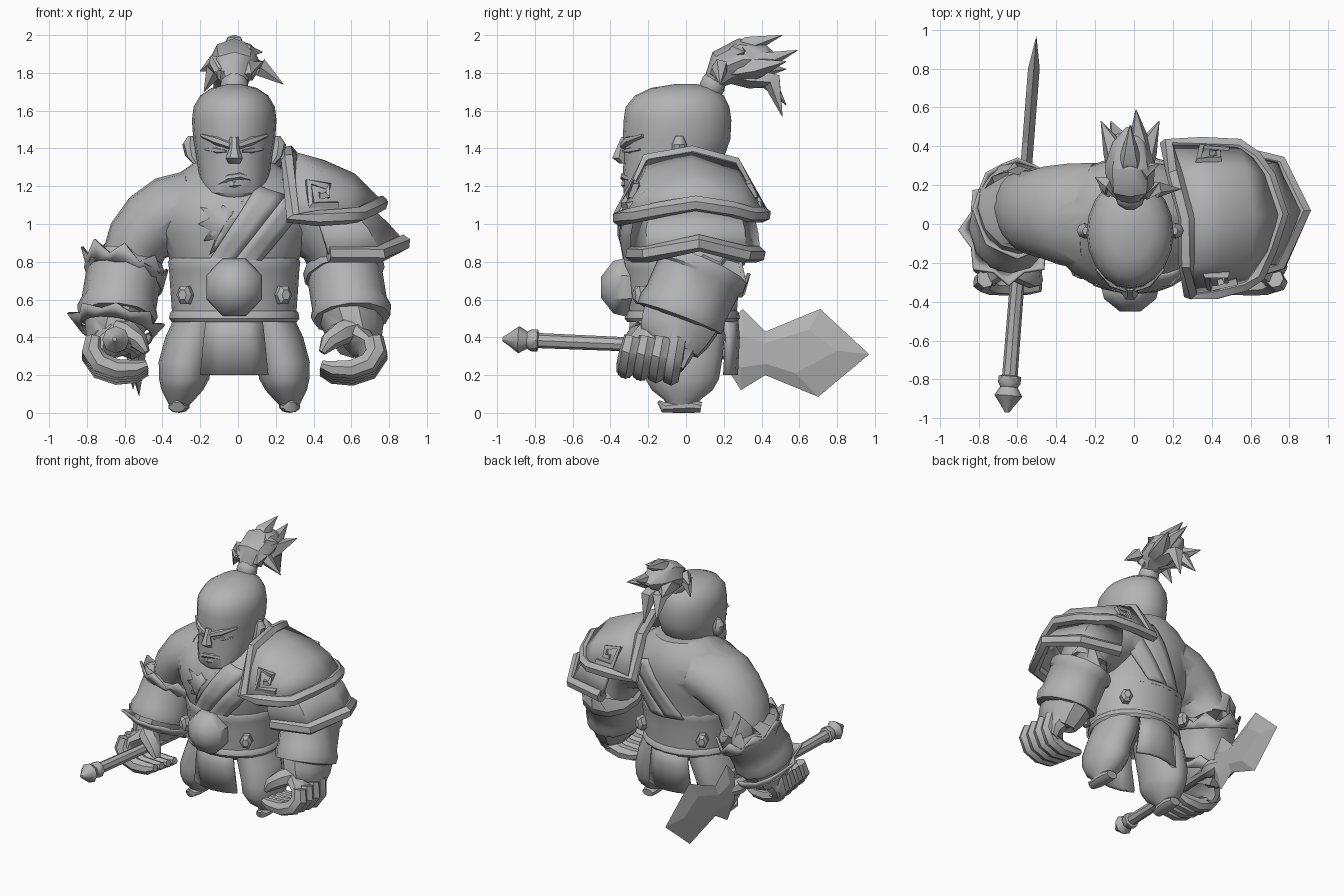
import bpy, bmesh, math
from mathutils import Vector as V
from mathutils.bvhtree import BVHTree

CX = -0.02  # body symmetry plane
grey = bpy.data.materials.new("clay_grey")
grey.diffuse_color = (0.45, 0.45, 0.45, 1)


def make(name, verts, faces, thick=0):
    bm = bmesh.new()
    vs = [bm.verts.new(v) for v in verts]
    for f in faces:
        bm.faces.new([vs[i] for i in f])
    bmesh.ops.remove_doubles(bm, verts=bm.verts, dist=1e-5)
    bmesh.ops.recalc_face_normals(bm, faces=bm.faces)
    me = bpy.data.meshes.new(name)
    bm.to_mesh(me)
    bm.free()
    me.materials.append(grey)
    ob = bpy.data.objects.new(name, me)
    bpy.context.collection.objects.link(ob)
    if thick:
        mod = ob.modifiers.new("thickness", 'SOLIDIFY')
        mod.thickness, mod.offset = thick, 0
    return ob


def loft(name, rings, n=12, ref=(0, 1, 0), flat=False, closed=False, turn=0, top=True):
    """Skin rings (x, y, z, a, b) that run along a path; flat keeps them level."""
    P = [V(r[:3]) for r in rings]
    m, verts = len(P), []
    for i, r in enumerate(rings):
        if flat:
            u, v = V((1, 0, 0)), V((0, 1, 0))
        else:
            t = (P[(i + 1) % m] - P[i - 1]) if closed else (P[min(i + 1, m - 1)] - P[max(i - 1, 0)])
            t.normalize()
            u = t.cross(V(ref)).normalized()
            v = u.cross(t)
        for k in range(n):
            w = 2 * math.pi * k / n + turn
            verts.append(P[i] + u * (r[3] * math.cos(w)) + v * (r[4] * math.sin(w)))
    faces = [(i * n + k, i * n + (k + 1) % n, (i + 1) % m * n + (k + 1) % n, (i + 1) % m * n + k)
             for i in range(m if closed else m - 1) for k in range(n)]
    if not closed:
        faces += [tuple(range(n))] + ([tuple(range((m - 1) * n, m * n))] if top else [])
    return make(name, verts, faces)


def union(base, parts):
    """Merge parts into base so no skin stays buried."""
    bpy.context.view_layer.objects.active = base
    for p in parts:
        mod = base.modifiers.new("merge", 'BOOLEAN')
        mod.operation, mod.solver, mod.object, mod.use_self = 'UNION', 'EXACT', p, True
        bpy.context.view_layer.update()
        bpy.ops.object.modifier_apply(modifier=mod.name)
        bpy.data.objects.remove(p)


def side(s, rings):
    return [(CX + s * r[0],) + tuple(r[1:]) for r in rings]


def sheet(name, rows, thick):
    n = len(rows[0])
    faces = [(i * n + k, i * n + k + 1, (i + 1) * n + k + 1, (i + 1) * n + k)
             for i in range(len(rows) - 1) for k in range(n - 1)]
    return make(name, [p for r in rows for p in r], faces, thick)


def rod(name, pts, r, n=6, closed=False, ref=(0.1, 0.2, 1)):
    return loft(name, [tuple(p) + (r, r) for p in pts], n, ref, closed=closed, turn=math.pi / n)


# torso, head and neck
torso = loft("torso", [(CX, y, z, a, b) for z, y, a, b in [
    (.76, -.01, .335, .3), (.82, -.01, .345, .305), (.95, -.015, .41, .335), (1.08, 0, .43, .345),
    (1.18, .025, .39, .315), (1.27, .06, .29, .25), (1.34, .07, .19, .19)]], 24, flat=True)
head = loft("head", [(CX, y, z, a, b) for z, y, a, b in [
    (1.14, -.23, .09, .08), (1.165, -.2, .15, .13), (1.25, -.13, .185, .205), (1.35, -.065, .2, .265),
    (1.45, -.05, .217, .285), (1.55, -.045, .224, .285), (1.62, -.045, .215, .275), (1.68, -.035, .18, .235),
    (1.72, -.02, .12, .165), (1.742, 0, .03, .05)]], 20, flat=True)

# face
loft("nose", [(CX, -.325, 1.46, .025, .02), (CX, -.345, 1.4, .026, .028), (CX, -.355, 1.35, .045, .04),
              (CX, -.335, 1.32, .03, .02)], 6, flat=True)
rod("upper_lip", [(CX - .075, -.295, 1.215), (CX - .03, -.33, 1.245), (CX + .03, -.33, 1.255), (CX + .08, -.295, 1.24)], .018)
rod("lower_lip", [(CX - .06, -.29, 1.2), (CX, -.325, 1.21), (CX + .06, -.295, 1.215)], .02)
for s in (-1, 1):
    loft("brow", side(s, [(.02, -.33, 1.415, .02, .022), (.09, -.305, 1.44, .024, .026),
                          (.17, -.225, 1.468, .01, .016)]), 6)
    loft("eye", side(s, [(.04, -.32, 1.385, .008, .02), (.09, -.295, 1.39, .018, .016), (.15, -.24, 1.395, .006, .012)]), 6)
    loft("ear", side(s, [(.2, -.06, 1.32, .02, .02), (.225, -.04, 1.36, .035, .035), (.235, -.035, 1.42, .04, .04),
                         (.23, -.035, 1.465, .015, .02)]), 8, flat=True)

# topknot: band, bundle and pointed locks
loft("hair_band", [(CX, .1, 1.66, .06, .055), (CX, .12, 1.7, .06, .055), (CX, .135, 1.72, .075, .07),
                   (CX, .15, 1.76, .07, .065), (CX, .16, 1.78, .05, .05)], 10)
topknot = loft("hair_bundle", [(CX, .14, 1.75, .05, .06), (CX, .2, 1.83, .1, .12), (CX, .3, 1.87, .115, .13),
                               (CX, .42, 1.87, .08, .09), (CX, .5, 1.87, .01, .02)], 8, (1, 0, 0))
locks = []
for mid, tip, r in [((-.02, .33, 1.95), (-.02, .51, 2.0), .06), ((.03, .4, 1.86), (.01, .59, 1.92), .065),
                    ((.06, .38, 1.83), (.13, .53, 1.86), .065), ((-.1, .38, 1.82), (-.17, .53, 1.82), .065),
                    ((0, .46, 1.76), (0, .51, 1.57), .06), ((-.08, .44, 1.76), (-.12, .53, 1.63), .055),
                    ((-.13, .2, 1.85), (-.2, .24, 1.81), .05), ((.12, .18, 1.83), (.24, .18, 1.74), .05),
                    ((-.13, .18, 1.81), (-.18, .2, 1.7), .05), ((.05, .28, 1.92), (.13, .31, 1.91), .05)]:
    a, b, c = V((CX, .17, 1.8)), V(mid), V(tip)
    locks.append(loft("hair_lock", [(*a, .04, .04), (*(a * .4 + b * .6), r, r * 1.2), (*b, r * .9, r), (*c, .002, .002)],
                      5, (1, 0, 0)))
union(topknot, locks)

# legs, feet, arms, cuffs and hands
arms = []
for s in (-1, 1):
    loft("trouser_leg", side(s, [(.295, -.03, .03, .045, .06), (.285, -.02, .07, .075, .1), (.275, -.02, .12, .11, .165),
         (.265, -.02, .18, .133, .2), (.26, -.015, .27, .14, .21), (.22, 0, .4, .145, .21), (.18, 0, .52, .13, .2)]),
         14, flat=True, top=False)
    loft("foot", side(s, [(.29, .08, .03, .028, .045), (.29, .03, .038, .038, .055), (.295, -.06, .032, .032, .055),
                          (.3, -.12, .03, .028, .04), (.305, -.145, .06, .008, .015)]), 10, (1, 0, 0))
    arms.append(loft("arm", side(s, [(.2, .04, 1.1, .19, .28), (.33, .05, 1.06, .2, .265),
                     (.43, .06, .99, .195, .24), (.51, .06, .91, .17, .215), (.55, .08, .8, .155, .2),
                     (.56, .085, .76, .15, .19)]), 18))
    loft("cuff", side(s, [(.57, .1, .77, .15, .2), (.57, .1, .8, .185, .225), (.575, .09, .78, .215, .25),
                          (.585, .07, .73, .215, .25), (.587, .065, .72, .2, .235), (.61, .0, .58, .2, .23),
                          (.618, -.02, .54, .215, .24), (.622, -.035, .5, .205, .235), (.622, -.037, .495, .15, .19)]), 12)
    wrist = loft("hand", side(s, [(.62, -.02, .51, .17, .215), (.64, -.06, .43, .155, .2), (.655, -.09, .37, .125, .175),
                                  (.65, -.095, .36, .08, .12)]), 10)
    parts = [loft("palm", side(s, [(.65, -.07, .42, .1, .16), (.685, -.12, .36, .085, .175), (.72, -.16, .31, .065, .175),
                                   (.7, -.175, .26, .045, .165)]), 10)]
    for i in range(4):
        y, d = -.3 + .08 * i, -.012 * i
        parts.append(loft("finger", side(s, [(.745, y + .02, .4, .045, .05), (.755, y, .33 + d, .058, .052),
                          (.71, y - .015, .265 + d, .058, .052), (.62, y - .02, .232 + d, .053, .05),
                          (.52, y - .02, .235 + d, .045, .045), (.46, y - .02, .255 + d, .025, .03)]), 7))
    parts.append(loft("thumb", side(s, [(.65, -.14, .45, .07, .08), (.56, -.24, .42, .065, .07),
                                        (.5, -.28, .375, .05, .055), (.465, -.29, .32, .02, .03)]), 7))
    union(wrist, parts)

# jagged fringes round the right cuff
for name, cx, cy, z, r0, r1, rise, lean in [("upper_fringe", -.6, .08, .76, .195, .225, .06, -.06),
                                            ("lower_fringe", -.645, -.03, .48, .19, .255, .02, -.03)]:
    verts, n = [], 16
    for k in range(n):
        w = 2 * math.pi * k / n
        tilt = lean * math.cos(w) - .08 * math.sin(w)
        for r, h in ((r0, -.05), (r1, rise) if k % 2 == 0 else (r0 + .015, -.01)):
            verts.append((cx + r * math.cos(w), cy + (r + .03) * math.sin(w), z + h + tilt))
    make(name, verts, [(2 * k, 2 * k + 1, (2 * k + 3) % (2 * n), (2 * k + 2) % (2 * n)) for k in range(n)], .015)

# belt, belt boss and studs
loft("belt", [(CX, -.02, z, a, b) for z, a, b in [
    (.5, .28, .25), (.48, .33, .29), (.5, .345, .305), (.53, .34, .3), (.54, .33, .29), (.68, .34, .3),
    (.76, .345, .31), (.8, .35, .32), (.82, .34, .31)]], 20, flat=True, top=False)
loft("belt_boss", [(CX, y, .665, r, r * .97) for y, r in [(-.28, .15), (-.33, .165), (-.385, .15), (-.45, .06)]], 8, (1, 0, 0), turn=math.pi / 8)
for sy in (-1, 1):
    for s in (-1, 1):
        c, d = V((CX + s * .25, -.02 + sy * .2, .625)), V((s * .45, sy, 0)).normalized()
        loft("belt_stud", [(*(c + d * h), r * .8, r) for h, r in [(.0, .055), (.04, .055), (.06, .03)]], 6, (0, 0, 1))

# loincloth panels
for sy, name in ((-1, "front_cloth"), (1, "back_cloth")):
    sheet(name, [[(CX + u * w, sy * (d - .05 * u * u) - .01, z) for u in (-1, -.5, 0, .5, 1)]
                 for z, w, d in ((.52, .14, .27), (.4, .155, .28), (.2, .175, .27))], .03)

# chest straps and hair patch, draped on the torso
bm = bmesh.new()
bm.from_mesh(torso.data)
tree = BVHTree.FromBMesh(bm)


def drape(x, z, sy, gap):
    hit = tree.ray_cast(V((x, sy * 2, z)), V((0, -sy, 0)))[0]
    return V((x, (hit.y if hit else 0) + sy * gap, z))


for sy in (-1, 1):
    for a, b, c, d, gap in [((.1, 1.2), (-.17, .78), (.25, 1.15), (-.04, .78), .006), ((.25, 1.15), (-.04, .78), (.33, 1.06), (.1, .78), .012)]:
        a, b, c, d = map(V, (a, b, c, d))
        rows = []
        for i in range(11):
            p, q = a.lerp(b, i / 10), c.lerp(d, i / 10)
            rows.append([drape(*p.lerp(q, j / 3), sy, gap) for j in range(4)])
        sheet("strap", rows, .018)
outline = [(.03, 1.13), (-.03, 1.06), (-.08, 1.1), (-.1, 1.07), (-.2, 1.09), (-.15, 1.03), (-.21, 1.0), (-.15, .97),
           (-.18, .91), (-.12, .92), (-.15, .84), (-.06, .9), (.0, 1.0)]
hair = [drape(-.07, 1.0, -1, .008)] + [drape(x, z, -1, .004) for x, z in outline]
make("chest_hair", hair, [(0, k + 1, (k + 1) % 13 + 1) for k in range(13)], .008)
union(torso, arms + [head])

# left shoulder armour: upper plate, rim, square swirls, lower plate
up = [[(.29, -.35, 1.03), (.27, -.2, 1.34), (.27, .03, 1.375), (.21, .25, 1.32), (.17, .4, 1.05)],
      [(.42, -.35, 1.03), (.44, -.21, 1.265), (.45, .03, 1.325), (.42, .28, 1.25), (.35, .41, 1.05)],
      [(.57, -.31, 1.04), (.59, -.19, 1.19), (.61, .04, 1.255), (.57, .28, 1.18), (.54, .4, 1.05)],
      [(.64, -.26, 1.05), (.7, -.12, 1.08), (.755, .05, 1.11), (.69, .24, 1.08), (.62, .34, 1.05)]]
sheet("shoulder_plate", up, .03)
rod("shoulder_rim", up[0][::-1] + [r[0] for r in up[1:]] + up[3][1:] + [r[4] for r in up[2:0:-1]], .042, 6, True, (.3, .1, 1))
swirl = [(.53, 1.1), (.39, 1.1), (.37, 1.22), (.48, 1.2), (.47, 1.15), (.43, 1.15)]
rod("front_swirl", [(x, -.365 + (z - 1.03) * .55 + max(0, x - .45) * .4, z) for x, z in swirl], .024, 4, ref=(.1, 1, .2))
rod("back_swirl", [(x - .04, .42 - (z - 1.05) * .57 - max(0, x - .48) * .2, z) for x, z in swirl], .024, 4, ref=(.1, 1, .2))
low = [[(.42, -.26, 1.04), (.58, -.18, 1.08), (.67, .05, 1.1), (.58, .27, 1.08), (.4, .35, 1.04)],
       [(.45, -.28, .94), (.68, -.2, .97), (.78, .06, 1.0), (.68, .3, .97), (.42, .37, .94)],
       [(.48, -.28, .84), (.75, -.2, .84), (.87, .07, .9), (.75, .31, .84), (.45, .38, .84)]]
sheet("lower_shoulder_plate", low, .03)
rod("lower_shoulder_rim", low[2], .045)

# polearm: pommel, shaft, collar and blade
ax = lambda y: (-.578 + .078 * y, y, .35 - .042 * y)
loft("weapon_shaft", [ax(y) + (r, r) for y, r in [
    (-.97, .012), (-.935, .035), (-.885, .072), (-.84, .045), (-.82, .058), (-.785, .058), (-.78, .04),
    (.1, .035), (.15, .06), (.22, .06), (.3, .02)]], 8, (1, 0, 0))
outer = [(.21, .45), (.3, .55), (.42, .43), (.71, .55), (.97, .31), (.7, .085), (.42, .2), (.29, .12), (.21, .25)]
inner = [(.25, .41), (.3, .41), (.42, .37), (.65, .44), (.8, .33), (.58, .21), (.42, .26), (.29, .24), (.25, .3)]
n = len(outer)
verts = [(ax(y)[0] + dx, y, z) for pts, dx in ((outer, 0), (inner, -.03), (inner, .03)) for y, z in pts]
faces = [(k, (k + 1) % n, o + (k + 1) % n, o + k) for o in (n, 2 * n) for k in range(n)]
blade = make("weapon_blade", verts, faces + [tuple(range(n, 2 * n)), tuple(range(2 * n, 3 * n))])

# smooth shading with sharp edges kept, blade left faceted
bpy.ops.object.select_all(action='SELECT')
blade.select_set(False)
bpy.context.view_layer.objects.active = torso
bpy.ops.object.shade_smooth_by_angle(angle=math.radians(40))
